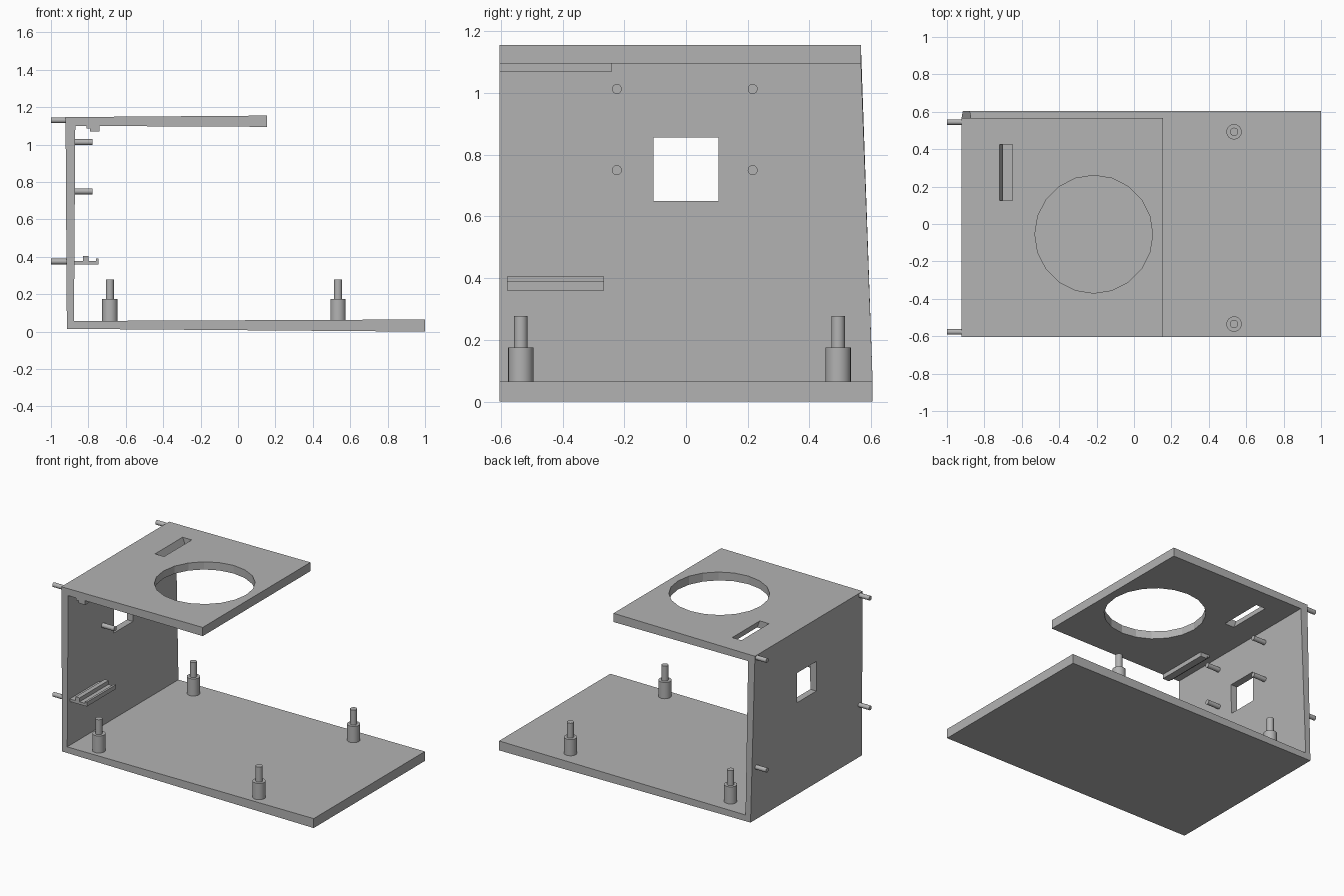
import bpy, bmesh, math
from mathutils import Matrix, Vector

if "Cube" in bpy.data.objects:
    bpy.data.objects.remove(bpy.data.objects["Cube"], do_unlink=True)

grey = bpy.data.materials.new("plain grey")
grey.use_nodes = True
colour = (0.45, 0.45, 0.45, 1)
grey.diffuse_color = colour
grey.node_tree.nodes["Principled BSDF"].inputs["Base Color"].default_value = colour


def add_object(name, bm):
    bmesh.ops.recalc_face_normals(bm, faces=bm.faces)
    mesh = bpy.data.meshes.new(name)
    bm.to_mesh(mesh)
    bm.free()
    mesh.materials.append(grey)
    ob = bpy.data.objects.new(name, mesh)
    bpy.context.collection.objects.link(ob)
    return ob


def prism(name, profile, front, back):
    """Extrude an x-z outline along y; back is a function of height."""
    bm = bmesh.new()
    a = [bm.verts.new((x, front, z)) for x, z in profile]
    b = [bm.verts.new((x, back(z), z)) for x, z in profile]
    bm.faces.new(a)
    bm.faces.new(b[::-1])
    for i in range(len(a)):
        j = (i + 1) % len(a)
        bm.faces.new((a[i], a[j], b[j], b[i]))
    return add_object(name, bm)


def bar(name, profile, front, back):
    return prism(name, profile, front, lambda z: back)


def rect(x0, x1, z0, z1):
    return [(x0, z0), (x1, z0), (x1, z1), (x0, z1)]


def rods(name, pieces, sides=24):
    """Round rods, each given as start, end and radius."""
    bm = bmesh.new()
    for start, end, radius in pieces:
        start, end = Vector(start), Vector(end)
        axis = end - start
        turn = axis.to_track_quat("Z", "Y").to_matrix().to_4x4()
        bmesh.ops.create_cone(bm, cap_ends=True, segments=sides, radius1=radius, radius2=radius,
                              depth=axis.length, matrix=Matrix.Translation((start + end) / 2) @ turn)
    return add_object(name, bm)


def smooth(ob):
    bpy.ops.object.select_all(action="DESELECT")
    ob.select_set(True)
    bpy.context.view_layer.objects.active = ob
    bpy.ops.object.shade_smooth_by_angle(angle=math.radians(35))


def cut(target, cutter):
    mod = target.modifiers.new(cutter.name, "BOOLEAN")
    mod.operation = "DIFFERENCE"
    mod.solver = "EXACT"
    mod.object = cutter
    cutter.hide_render = True
    cutter.hide_viewport = True
    cutter.display_type = "WIRE"


# Folded bracket: base, upright wall and top plate, narrowing towards the top
def back_edge(z):
    t = min(max((z - 0.065) / (1.095 - 0.065), 0), 1)
    return 0.605 - 0.038 * t


bracket = prism("bracket", [
    (-0.915, 0.015), (1.0, 0.0), (1.0, 0.065), (-0.877, 0.057),
    (-0.87, 1.1), (0.155, 1.095), (0.155, 1.155), (-0.922, 1.147)], -0.605, back_edge)

# Openings: round hole and leaning slot in the top, square window in the wall
cut(bracket, rods("round_hole_cutter", [((-0.215, -0.055, 1.0), (-0.215, -0.055, 1.25), 0.315)], 20))
cut(bracket, bar("slot_cutter", [(-0.68, 1.05), (-0.61, 1.05), (-0.67, 1.2), (-0.74, 1.2)], 0.125, 0.425))
cut(bracket, bar("window_cutter", rect(-1.0, -0.8, 0.65, 0.855), -0.105, 0.105))

# Stepped standoffs on the base
for x, side in ((-0.685, "inner"), (0.535, "outer")):
    for y, end in ((-0.535, "front"), (0.493, "back")):
        smooth(rods(f"standoff_{side}_{end}", [
            ((x, y, 0.04), (x, y, 0.175), 0.041),
            ((x, y, 0.16), (x, y, 0.278), 0.022)]))

# Pegs inside the wall, around the window
smooth(rods("inner_pegs", [((-0.89, y, z), (-0.778, y, z), 0.016)
                           for y in (-0.224, 0.216) for z in (0.75, 1.013)]))

# Pegs on the outside of the wall
smooth(rods("outer_pegs", [((-1.0, y, z), (-0.9, y, z), 0.015)
                           for y in (-0.577, 0.545) for z in (0.375, 1.13)]))

# Grooved shelf on the wall and small rail under the top plate
bar("wall_shelf", [(-0.885, 0.36), (-0.745, 0.36), (-0.745, 0.39), (-0.76, 0.39), (-0.76, 0.378),
                   (-0.8, 0.378), (-0.8, 0.405), (-0.83, 0.405), (-0.83, 0.378), (-0.885, 0.378)],
    -0.58, -0.265)
bar("top_rail", [(-0.81, 1.11), (-0.81, 1.085), (-0.79, 1.085), (-0.79, 1.07),
                 (-0.74, 1.07), (-0.74, 1.11)], -0.605, -0.24)
